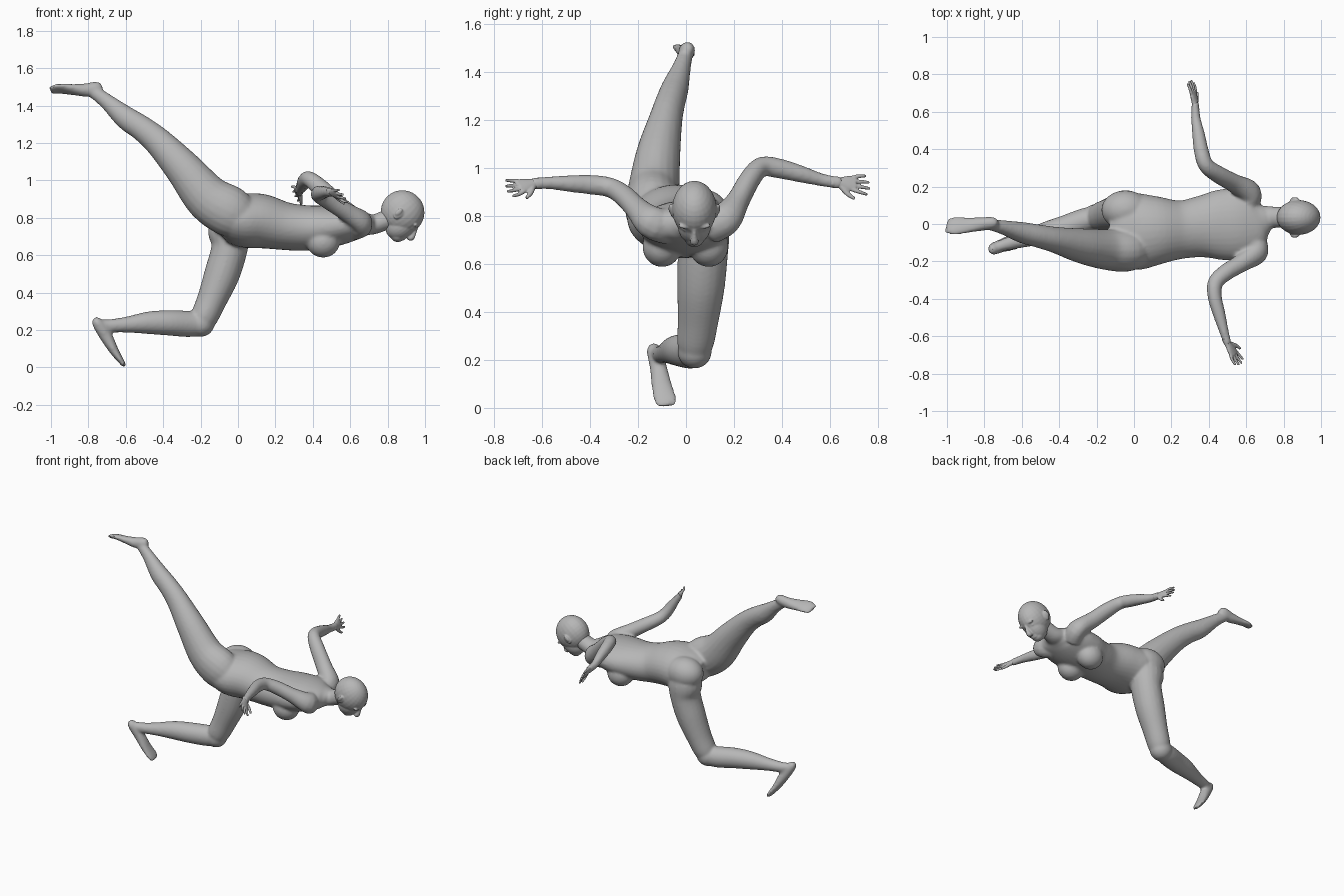
import bpy, bmesh, math
from mathutils import Vector, Matrix

if "Cube" in bpy.data.objects:
    bpy.data.objects.remove(bpy.data.objects["Cube"])

grey = bpy.data.materials.new("plain_grey")
grey.use_nodes = True
grey.diffuse_color = (0.47, 0.47, 0.47, 1)
grey.node_tree.nodes["Principled BSDF"].inputs["Base Color"].default_value = (0.47, 0.47, 0.47, 1)


def spline(rows, steps):
    """Catmull-Rom interpolation through rows of numbers."""
    rows = [Vector(r) for r in rows]
    p = [rows[0]] + rows + [rows[-1]]
    out = []
    for i in range(1, len(p) - 2):
        a, b, c, d = p[i - 1:i + 3]
        for k in range(steps):
            t = k / steps
            out.append(0.5 * (2 * b + (c - a) * t + (2 * a - 5 * b + 4 * c - d) * t * t
                              + (3 * b - a - 3 * c + d) * t ** 3))
    return out + [rows[-1]]


def loft(bm, rows, ref=(0, 0, 1), steps=5, sides=20):
    """Closed tube; each row is x, y, z, half width, half depth (depth runs along ref)."""
    rows = spline(rows, steps)
    pts = [Vector(r[:3]) for r in rows]
    rings = []
    for i, r in enumerate(rows):
        t = (pts[min(i + 1, len(pts) - 1)] - pts[max(i - 1, 0)]).normalized()
        side = t.cross(Vector(ref)).normalized()
        up = side.cross(t)
        ring = []
        for k in range(sides):
            a = 2 * math.pi * k / sides
            ring.append(bm.verts.new(pts[i] + side * math.cos(a) * r[3] + up * math.sin(a) * r[4]))
        rings.append(ring)
    for a, b in zip(rings, rings[1:]):
        for k in range(sides):
            n = (k + 1) % sides
            bm.faces.new((a[k], a[n], b[n], b[k]))
    bm.faces.new(rings[0][::-1])
    bm.faces.new(rings[-1])


def ball(bm, centre, radii, basis=Matrix.Identity(3)):
    m = Matrix.Translation(centre) @ basis.to_4x4() @ Matrix.Diagonal((*radii, 1))
    bmesh.ops.create_uvsphere(bm, u_segments=24, v_segments=16, radius=1, matrix=m)


def finish(bm, name, voxel, smooth):
    """Fuse the overlapping volumes into one smooth skin."""
    bmesh.ops.recalc_face_normals(bm, faces=bm.faces)
    me = bpy.data.meshes.new(name)
    bm.to_mesh(me)
    bm.free()
    me.materials.append(grey)
    ob = bpy.data.objects.new(name, me)
    bpy.context.collection.objects.link(ob)
    bpy.ops.object.select_all(action='DESELECT')
    ob.select_set(True)
    bpy.context.view_layer.objects.active = ob
    rm = ob.modifiers.new("fuse", 'REMESH')
    rm.mode = 'VOXEL'
    rm.voxel_size = voxel
    sm = ob.modifiers.new("soften", 'SMOOTH')
    sm.factor = 0.5
    sm.iterations = smooth
    for m in ("fuse", "soften"):
        bpy.ops.object.modifier_apply(modifier=m)
    bpy.ops.object.shade_smooth_by_angle(angle=math.radians(40))


# --- body: torso, neck, limbs and feet ---
bm = bmesh.new()
loft(bm, [(-.13, -.04, .80, .11, .07), (-.06, -.04, .80, .19, .115), (.02, -.04, .785, .205, .142),
          (.12, -.035, .782, .185, .146), (.25, -.03, .755, .156, .128), (.36, -.015, .745, .165, .122),
          (.46, -.005, .75, .188, .115), (.56, 0, .76, .19, .102), (.64, .01, .765, .165, .08),
          (.69, .025, .765, .09, .06), (.73, .035, .765, .06, .052), (.82, .035, .80, .055, .055)], sides=32)
for y in (-.10, .095):                                   # breasts
    ball(bm, (.455, y, .672), (.09, .082, .085))
for y, z in ((-.135, .83), (.075, .805)):                # buttocks
    ball(bm, (-.045, y, z), (.13, .105, .105))

# raised right leg
loft(bm, [(.05, -.13, .77, .09, .1), (-.04, -.14, .83, .115, .135), (-.16, -.135, .905, .108, .125),
          (-.29, -.115, 1.06, .092, .1), (-.42, -.085, 1.2, .07, .078), (-.51, -.065, 1.275, .062, .068),
          (-.60, -.045, 1.335, .056, .062), (-.70, -.018, 1.42, .038, .042), (-.78, 0, 1.48, .03, .034)])
# right foot, sole up
loft(bm, [(-.728, .005, 1.505, .018, .018), (-.755, .005, 1.495, .032, .034), (-.81, 0, 1.483, .036, .036),
          (-.88, -.005, 1.485, .043, .026), (-.96, -.01, 1.49, .052, .018),
          (-1.003, -.01, 1.478, .04, .012)], ref=(0, .4, .9))

# bent left leg
loft(bm, [(-.02, .07, .84, .08, .08), (-.045, .075, .74, .105, .115), (-.045, .07, .64, .105, .098),
          (-.085, .062, .5, .099, .095), (-.14, .05, .36, .085, .08), (-.185, .038, .26, .075, .072),
          (-.205, .034, .22, .05, .05)], ref=(1, 0, 0))
ball(bm, (-.20, .036, .235), (.075, .072, .072))
loft(bm, [(-.18, .04, .235, .06, .062), (-.26, .02, .232, .066, .07), (-.37, -.02, .238, .066, .068),
          (-.48, -.05, .238, .058, .06), (-.60, -.085, .228, .042, .042), (-.69, -.11, .222, .033, .035),
          (-.735, -.125, .228, .028, .03)])
# left foot, toes down
loft(bm, [(-.768, -.138, .262, .018, .015), (-.75, -.132, .235, .032, .03), (-.705, -.115, .165, .036, .034),
          (-.66, -.1, .085, .044, .024), (-.622, -.085, .03, .048, .015),
          (-.608, -.08, .006, .036, .01)], ref=(.8, 0, .55))

# arms
loft(bm, [(.60, .10, .755, .075, .07), (.62, .165, .79, .07, .06), (.54, .215, .86, .05, .055),
          (.45, .265, .95, .045, .05), (.385, .315, 1.005, .042, .042), (.36, .39, .998, .042, .04),
          (.345, .48, .975, .036, .034), (.33, .57, .95, .027, .025), (.328, .65, .937, .026, .02)],
     ref=(1, 0, .2), sides=14)
loft(bm, [(.62, -.08, .755, .075, .07), (.66, -.145, .775, .07, .06), (.58, -.205, .83, .05, .05),
          (.49, -.26, .885, .045, .046), (.435, -.315, .918, .042, .042), (.432, -.39, .93, .042, .038),
          (.455, -.48, .935, .036, .034), (.48, -.57, .938, .027, .026), (.502, -.645, .935, .026, .02)],
     ref=(1, 0, .2), sides=14)
finish(bm, "body", .009, 6)


# --- hands ---
def hand(name, wrist, direction, thumb_side):
    d = Vector(direction).normalized()
    s = Vector(thumb_side)
    s = (s - d * s.dot(d)).normalized()
    n = d.cross(s)
    w = Vector(wrist)
    b = bmesh.new()

    def row(along, across, out, a, c):
        return (*(w + d * along + s * across + n * out), a, c)
    loft(b, [row(-.03, 0, 0, .021, .018), row(.01, 0, 0, .024, .016), row(.045, 0, 0, .034, .014),
             row(.075, 0, 0, .034, .011)], ref=n)
    for i, length in enumerate((.056, .068, .064, .05)):  # index to little finger
        o = .027 - .018 * i
        loft(b, [row(.06, o, 0, .009, .009), row(.06 + length * .6, o * 1.35, 0, .0085, .008),
                 row(.07 + length, o * 1.55, .006, .006, .006)], ref=n, sides=10)
    loft(b, [row(.01, .012, 0, .013, .012), row(.04, .045, .004, .011, .01),
             row(.072, .066, .006, .007, .007)], ref=n, sides=10)
    finish(b, name, .004, 3)


hand("left_hand", (.328, .635, .94), (-.025, .15, -.012), (.4, 0, -.9))
hand("right_hand", (.5, -.635, .936), (.075, -.135, -.03), (.6, 0, -.75))

# --- head, facing forward and down ---
up = Vector((.76, 0, .65))
face = Vector((.65, 0, -.76))
side = Vector((0, 1, 0))
basis = Matrix((side, face, up)).transposed()
centre = Vector((.88, .035, .83))


def at(s, f, u):
    return centre + side * s + face * f + up * u


bm = bmesh.new()
ball(bm, centre, (.093, .118, .116), basis)                       # skull
ball(bm, at(0, .045, -.05), (.07, .075, .09), basis)              # cheeks
ball(bm, at(0, .072, -.1), (.042, .042, .038), basis)             # chin
loft(bm, [(*at(0, .105, .01), .009, .01), (*at(0, .122, -.025), .011, .014),
          (*at(0, .132, -.055), .018, .018), (*at(0, .115, -.066), .014, .008)], ref=face)  # nose
for u in (-.082, -.094):                                          # lips
    ball(bm, at(0, .108, u), (.026, .011, .007), basis)
for k in (-1, 1):
    ball(bm, at(k * .036, .1, .008), (.032, .014, .01), basis)    # brow
    ball(bm, at(k * .035, .096, -.018), (.017, .011, .009), basis)  # eye
    ball(bm, at(k * .09, -.005, -.022), (.01, .02, .034), basis)  # ear
    ball(bm, at(k * .1, -.014, -.015), (.008, .013, .026), basis)  # ear rim
finish(bm, "head", .005, 3)
